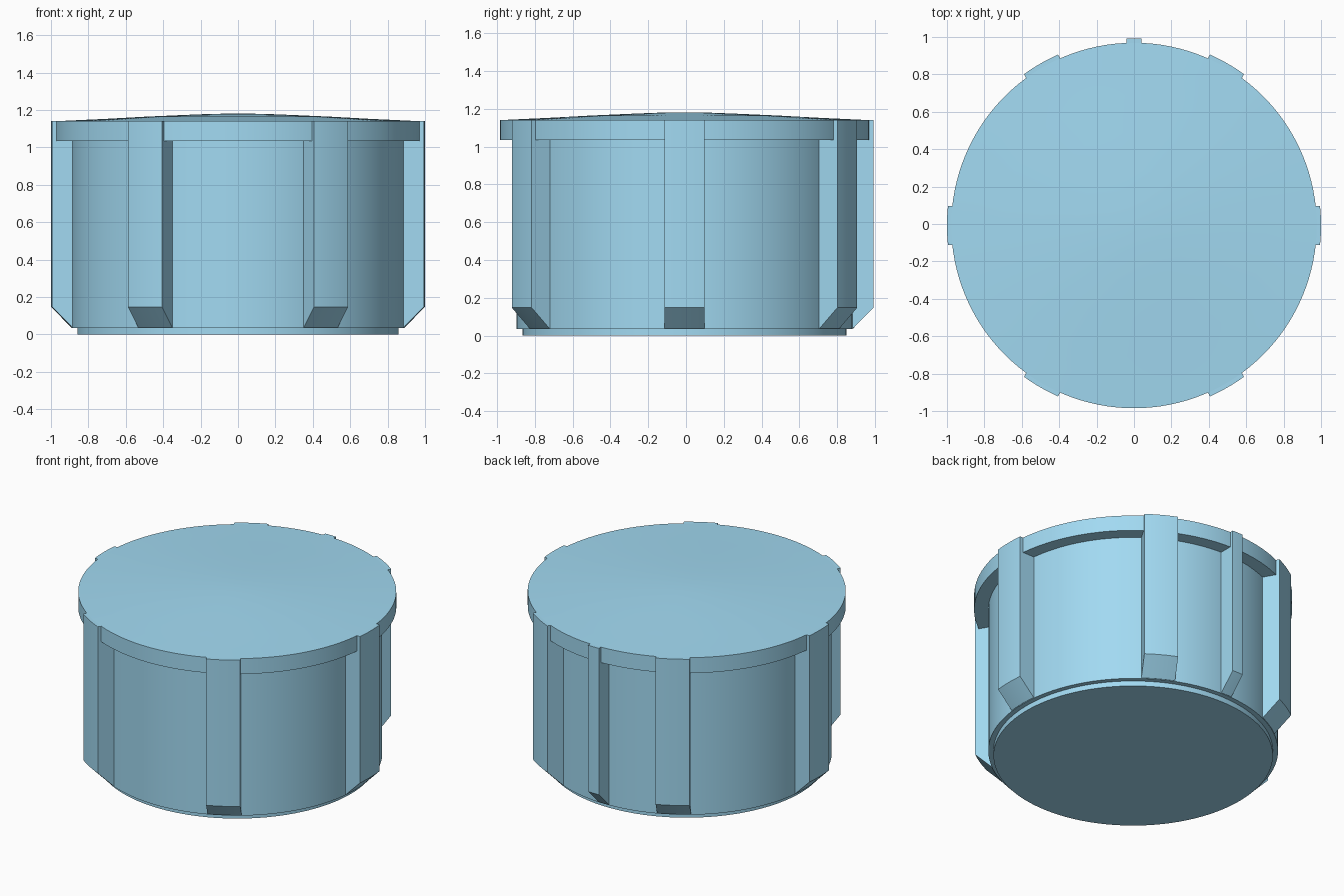
import bpy, bmesh, math

if "Cube" in bpy.data.objects:
    bpy.data.objects.remove(bpy.data.objects["Cube"])

CY = -0.008      # axis offset: the odd narrow rib sticks out at the back
SEG = 128

blue = bpy.data.materials.new("sky_blue")
blue.diffuse_color = (0.36, 0.70, 0.89, 1.0)
blue.use_nodes = True
blue.node_tree.nodes["Principled BSDF"].inputs["Base Color"].default_value = blue.diffuse_color


def finish(name, bm):
    bmesh.ops.recalc_face_normals(bm, faces=bm.faces[:])
    me = bpy.data.meshes.new(name)
    bm.to_mesh(me)
    bm.free()
    me.materials.append(blue)
    ob = bpy.data.objects.new(name, me)
    bpy.context.collection.objects.link(ob)
    bpy.ops.object.select_all(action='DESELECT')
    ob.select_set(True)
    bpy.context.view_layer.objects.active = ob
    bpy.ops.object.shade_smooth_by_angle(angle=math.radians(25))
    return ob


def loft(bm, rings):
    """Skin a stack of closed rings and cap both ends."""
    vs = [[bm.verts.new(p) for p in r] for r in rings]
    n = len(vs[0])
    for a, b in zip(vs, vs[1:]):
        for i in range(n):
            j = (i + 1) % n
            bm.faces.new((a[i], a[j], b[j], b[i]))
    bm.faces.new(vs[0])
    bm.faces.new(vs[-1])


def turned(name, profile):
    """Lathe a (radius, z) profile around the cap axis."""
    bm = bmesh.new()
    angles = [2 * math.pi * i / SEG for i in range(SEG)]
    loft(bm, [[(r * math.cos(a), CY + r * math.sin(a), z) for a in angles]
              for r, z in profile])
    return finish(name, bm)


def rib(name, degrees, half_width):
    """Straight-sided grip rib with curved face and chamfered foot."""
    bm = bmesh.new()
    rings = []
    for outer, z in ((0.892, 0.038), (1.0, 0.148), (1.0, 1.14)):
        ys = [half_width * (k / 4 - 1) for k in range(9)]
        ring = [(math.sqrt(outer ** 2 - y * y), y, z) for y in ys]
        rings.append([(0.82, -half_width, z)] + ring + [(0.82, half_width, z)])
    loft(bm, rings)
    ob = finish(name, bm)
    ob.location.y = CY
    ob.rotation_euler.z = math.radians(degrees)


# Cap: base step, body, overhanging rim and gently domed top
turned("cap_body", [
    (0.858, 0.0), (0.858, 0.035), (0.89, 0.035), (0.89, 1.035),
    (0.977, 1.035), (0.977, 1.14), (0.85, 1.146), (0.7, 1.153),
    (0.5, 1.164), (0.3, 1.173), (0.15, 1.179), (0.03, 1.181)])

# Wide grip ribs on the sides and diagonals
for deg in (0, 60, 120, 180, 240, 300):
    rib(f"grip_rib_{deg}", deg, 0.105)

# Narrow index rib at the back
rib("index_rib", 90, 0.04)
